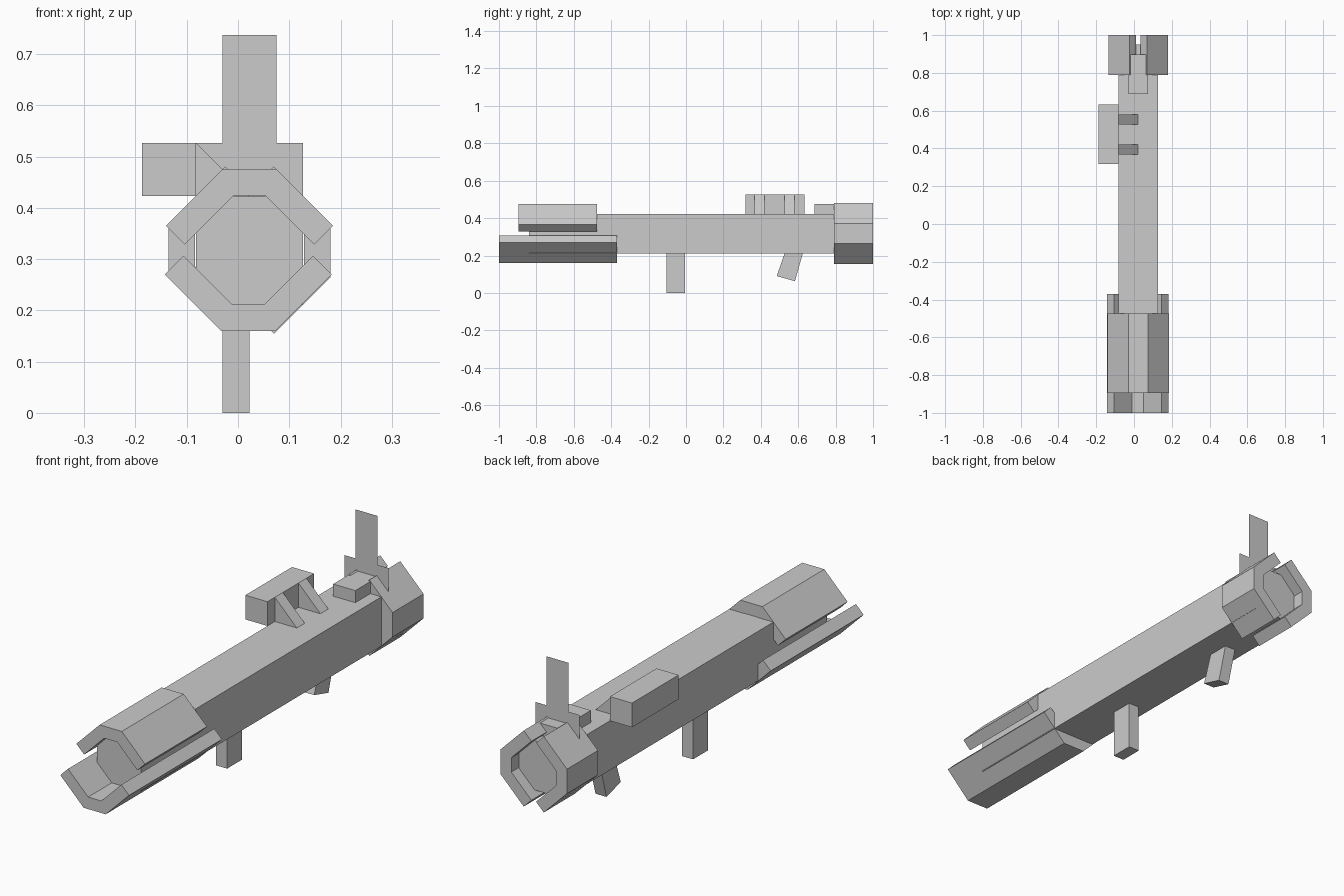
import bpy, bmesh
from math import sin, cos, radians

if "Cube" in bpy.data.objects:
    bpy.data.objects.remove(bpy.data.objects["Cube"])

CX, CZ = 0.0225, 0.3175     # tube axis


def finish(name, bm):
    bmesh.ops.recalc_face_normals(bm, faces=bm.faces[:])
    mesh = bpy.data.meshes.new(name)
    bm.to_mesh(mesh)
    bm.free()
    obj = bpy.data.objects.new(name, mesh)
    bpy.context.collection.objects.link(obj)
    return obj


def prism(name, profile, a, b, axis="y"):
    """Extrude a 2D profile (x,z along y, or y,z along x) from a to b."""
    place = (lambda p, t: (p[0], t, p[1])) if axis == "y" else (lambda p, t: (t, p[0], p[1]))
    bm = bmesh.new()
    face = bm.faces.new([bm.verts.new(place(p, a)) for p in profile])
    if b != a:
        new = bmesh.ops.extrude_face_region(bm, geom=[face])["geom"]
        shift = (0, b - a, 0) if axis == "y" else (b - a, 0, 0)
        bmesh.ops.translate(bm, vec=shift, verts=[v for v in new if isinstance(v, bmesh.types.BMVert)])
    return finish(name, bm)


def box(name, x0, x1, y0, y1, z0, z1):
    return prism(name, [(x0, z0), (x1, z0), (x1, z1), (x0, z1)], y0, y1)


def shell(name, angle, y0, y1, cx=CX):
    """Three-sided guard around the tube, turned about the tube axis."""
    outer = [(0.163, 0.0475), (0.0525, 0.158)]
    inner = [(0.031, 0.1065), (0.1265, 0.011)]
    pts = (outer + [(-x, z) for x, z in reversed(outer)]
           + [(-x, z) for x, z in reversed(inner)] + inner)
    c, s = cos(radians(angle)), sin(radians(angle))
    return prism(name, [(cx + x * c - z * s, CZ + x * s + z * c) for x, z in pts], y0, y1)


# Tube body
box("tube_body", -0.082, 0.127, -0.84, 0.95, 0.211, 0.423)

# Muzzle guards (upper and lower) and rear guards (left and right)
shell("muzzle_guard_upper", 0, -0.895, -0.475)
shell("muzzle_guard_lower", 180, -1.0, -0.37, 0.02)
shell("rear_guard_left", 90, 0.79, 1.0)
shell("rear_guard_right", -90, 0.79, 1.0)

# Grips
box("front_grip", -0.03, 0.022, -0.105, -0.005, 0.0, 0.215)
prism("rear_grip", [(0.485, 0.09), (0.582, 0.063), (0.627, 0.22), (0.53, 0.22)],
      -0.03, 0.022, axis="x")

# Side scope with two wedge struts
box("scope", -0.187, -0.082, 0.317, 0.633, 0.423, 0.527)
for i, y in enumerate((0.367, 0.527)):
    prism(f"scope_strut_{i + 1}", [(-0.082, 0.423), (0.022, 0.423), (-0.082, 0.527)], y, y + 0.054)

# Rear sight: base block and flat upright plate
box("sight_base", -0.03, 0.075, 0.688, 0.897, 0.423, 0.475)
prism("sight_plate", [(-0.082, 0.423), (0.127, 0.423), (0.127, 0.527), (0.075, 0.527),
                      (0.075, 0.737), (-0.03, 0.737), (-0.03, 0.527), (-0.082, 0.527)], 0.84, 0.84)
